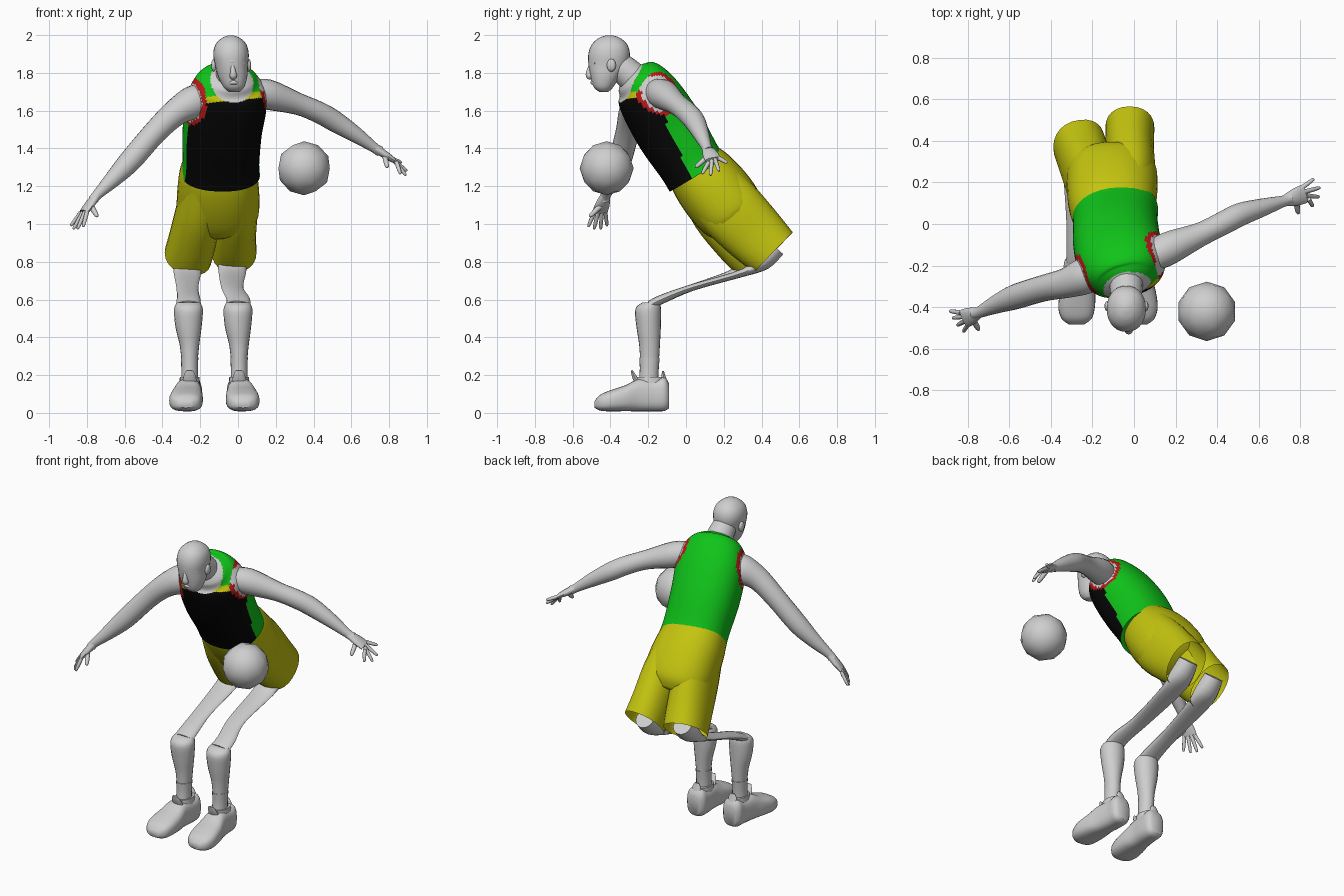
import bpy, bmesh, math
from mathutils import Vector as V

if "Cube" in bpy.data.objects:
    bpy.data.objects.remove(bpy.data.objects["Cube"])

COLOURS = {"grey": (.62, .62, .62), "green": (.005, .55, .01), "yellow": (.55, .55, .005),
           "black": (.002, .002, .002), "red": (.5, .01, .01)}
mats = {}
for key, rgb in COLOURS.items():
    m = bpy.data.materials.new(key)
    m.use_nodes = True
    m.diffuse_color = (*rgb, 1)
    m.node_tree.nodes["Principled BSDF"].inputs["Base Color"].default_value = (*rgb, 1)
    mats[key] = m


def finish(name, bm, rule):
    """Turn a bmesh into a smooth object; rule is a colour or a function of a face centre."""
    bmesh.ops.recalc_face_normals(bm, faces=bm.faces)
    names = list(COLOURS) if callable(rule) else [rule]
    if callable(rule):
        for f in bm.faces:
            f.material_index = names.index(rule(f))
    for f in bm.faces:
        f.smooth = True
    me = bpy.data.meshes.new(name)
    bm.to_mesh(me)
    bm.free()
    for n in names:
        me.materials.append(mats[n])
    me.set_sharp_from_angle(angle=math.radians(50))
    ob = bpy.data.objects.new(name, me)
    bpy.context.collection.objects.link(ob)
    return ob


def spline(rows, steps):
    """Smooth curve through rows of x, y, z, half width, half depth."""
    out = []
    for i in range(len(rows) - 1):
        a, b, c, d = (rows[min(max(k, 0), len(rows) - 1)] for k in range(i - 1, i + 3))
        for s in range(steps):
            t = s / steps
            out.append([q + .5 * t * (r - p + t * (2*p - 5*q + 4*r - s2 + t * (3*(q - r) + s2 - p)))
                        for p, q, r, s2 in zip(a, b, c, d)])
    return out + [list(rows[-1])]


def tube(name, rows, rule="grey", side=(1, 0, 0), side_end=None, axis=None,
         n=20, steps=4, power=1, caps=True):
    """Loft of rounded sections along a path; side gives the width direction."""
    rows = spline([r if len(r) == 5 else (*r, r[3]) for r in rows], steps)
    pts = [V(r[:3]) for r in rows]
    bm = bmesh.new()
    rings = []
    for i, r in enumerate(rows):
        t = V(axis) if axis else (pts[min(i + 1, len(pts) - 1)] - pts[max(i - 1, 0)]).normalized()
        u = V(side).lerp(V(side_end or side), i / (len(rows) - 1))
        u = (u - t * u.dot(t)).normalized()
        w = t.cross(u)
        ring = []
        for k in range(n):
            a = math.tau * k / n
            c, s = math.cos(a), math.sin(a)
            c, s = (math.copysign(abs(q) ** power, q) for q in (c, s))
            ring.append(bm.verts.new(pts[i] + u * c * r[3] + w * s * r[4]))
        rings.append(ring)
    for a, b in zip(rings, rings[1:]):
        for k in range(n):
            bm.faces.new((a[k], a[(k + 1) % n], b[(k + 1) % n], b[k]))
    if caps:
        bm.faces.new(rings[0])
        bm.faces.new(rings[-1])
    return finish(name, bm, rule)


def blob(name, centre, size, sub=3):
    bm = bmesh.new()
    bmesh.ops.create_icosphere(bm, subdivisions=sub, radius=1)
    for v in bm.verts:
        v.co = V(centre) + V(a * b for a, b in zip(v.co, size))
    return finish(name, bm, "grey")


# Ball
blob("ball", (.35, -.42, 1.295), (.143,) * 3, 2)

# Head, neck and facial features
tube("head", [(-.02, -.435, 1.7, .03, .025), (-.022, -.437, 1.725, .055, .052),
              (-.028, -.427, 1.78, .077, .078), (-.034, -.412, 1.84, .087, .104),
              (-.037, -.407, 1.9, .094, .11), (-.037, -.405, 1.95, .082, .094),
              (-.037, -.405, 1.985, .048, .056), (-.037, -.405, 1.999, .012, .014)],
     axis=(0, 0, 1), n=28, power=.92)
tube("neck", [(-.04, -.22, 1.72, .085), (-.037, -.32, 1.81, .078), (-.035, -.39, 1.87, .065)])
tube("nose", [(-.03, -.5, 1.85, .01), (-.026, -.513, 1.81, .014), (-.025, -.51, 1.785, .02),
              (-.025, -.495, 1.775, .012)], n=12)
tube("brow", [(-.095, -.475, 1.85, .012), (-.033, -.507, 1.862, .013),
              (.028, -.475, 1.85, .012)], side=(0, 0, 1), n=10)
tube("lips", [(-.05, -.483, 1.745, .008), (-.024, -.494, 1.75, .012),
              (.002, -.483, 1.745, .008)], side=(0, 0, 1), n=10)
for s, label in ((1, "left"), (-1, "right")):
    blob(label + "_ear", (-.036 + s * .092, -.395, 1.84), (.014, .025, .035), 2)

# Arm paths, from inside the shoulder to the wrist
ARMS = {
    "left": [(.07, -.17, 1.70, .065), (.16, -.12, 1.685, .08), (.32, -.05, 1.635, .058),
             (.43, .005, 1.59, .057), (.51, .045, 1.545, .056), (.62, .08, 1.475, .043),
             (.72, .11, 1.405, .027), (.75, .122, 1.385, .028)],
    "right": [(-.16, -.22, 1.68, .07), (-.235, -.25, 1.645, .088), (-.33, -.285, 1.59, .072),
              (-.44, -.31, 1.485, .063), (-.57, -.35, 1.335, .06), (-.66, -.385, 1.24, .045),
              (-.745, -.425, 1.155, .027), (-.765, -.43, 1.13, .028)]}
# Hands: width direction, knuckle centre, thumb tip and finger tips
HANDS = {
    "left": ((-.1, .13, .06), (.82, .145, 1.34), (.79, .05, 1.3),
             [(.86, .085, 1.265), (.89, .13, 1.257), (.895, .175, 1.28), (.865, .217, 1.325)]),
    "right": ((.06, -.1, .01), (-.815, -.455, 1.065), (-.745, -.51, 1.04),
              [(-.82, -.518, .985), (-.85, -.487, .973), (-.872, -.452, .972), (-.886, -.418, .99)])}
for label, path in ARMS.items():
    tube(label + "_arm", path, side=(0, 1, .3))
    wide, knuckles, thumb, tips = HANDS[label]
    wide, knuckles, wrist = V(wide).normalized(), V(knuckles), V(path[-2][:3])
    mid = wrist.lerp(knuckles, .55)
    tube(label + "_palm", [(*wrist, .026, .022), (*mid, .042, .021), (*knuckles, .046, .015)],
         side=wide, n=14)

    def finger(name, a, b, r):
        tube(name, [(*a, r), (*a.lerp(b, .5), r * .95), (*a.lerp(b, .9), r * .75), (*b, r * .35)],
             side=wide, n=8, steps=2)
    for k, tip in enumerate(tips):
        finger(f"{label}_finger_{k + 1}", knuckles + wide * (-.033 + .022 * k) * (1 if label == "left" else -1),
               V(tip), .0115)
    finger(label + "_thumb", mid, V(thumb), .015)

# Sleeveless shirt, coloured by panel
NECK = V((-.035, -.29, 1.745))


def shirt_colour(f):
    p = f.calc_center_median()
    if (p - NECK).length < .118:
        return "grey"
    for path in ARMS.values():
        a, b = V(path[0][:3]), V(path[1][:3])
        d = (b - a).normalized()
        out = (p - a).dot(d)
        gap = (p - a - d * out).length
        if out > 0 and gap < .112:
            return "red" if gap > .09 else "grey"
    # front panel follows the leaning, slightly twisted chest
    turn = (p.z - 1.27) / .45 * .3
    centre = V((-.09 + .1 * (p.z - 1.27), .05 - .58 * (p.z - 1.27), p.z))
    q = p - centre
    depth = q.y - turn * q.x
    edge = -.035 if q.x > 0 else -.085
    top = 1.65 + .1 * (p.x + .05)
    if depth < edge and p.z < top + .035:
        return "black" if p.z < top else "yellow"
    return "green"


tube("shirt", [(-.092, .06, 1.262, .208, .172), (-.09, .015, 1.335, .203, .172),
               (-.083, -.085, 1.495, .21, .183), (-.06, -.18, 1.65, .213, .172),
               (-.05, -.235, 1.735, .185, .148), (-.04, -.275, 1.775, .13, .108),
               (-.036, -.295, 1.795, .07, .065)],
     shirt_colour, side_end=(.4, .13, .06), n=72, steps=11, power=.9)

# Shorts: seat and two open legs
tube("shorts_seat", [(-.1, .02, 1.33, .185, .15), (-.105, .085, 1.255, .207, .178),
                     (-.105, .17, 1.15, .218, .19), (-.107, .25, 1.05, .212, .178),
                     (-.107, .29, 1.0, .15, .13)], "yellow", n=36, power=.88)
LEGS = {"left": [(-.02, .1, 1.235, .1, .16), (-.012, .23, 1.085, .115, .175),
                 (-.02, .36, .95, .116, .165), (-.02, .462, .85, .118, .148)],
        "right": [(-.195, .1, 1.235, .1, .16), (-.21, .2, 1.075, .117, .175),
                  (-.24, .31, .92, .125, .162), (-.265, .385, .828, .126, .15)]}
for label, rows in LEGS.items():
    tube(label + "_shorts_leg", rows, "yellow", n=24, power=.9, caps=False)

# Thin thighs, calves, socks and shoes
for label, hip, knee, back, toe in (("left", -.03, 0, .04, .02), ("right", -.268, -.262, -.01, -.02)):
    tube(label + "_thigh", [(hip, .43 + back, .88, .06, .06), (hip, .36 + back, .805, .075, .055),
                            (hip, .27 + back, .745, .073, .022), (hip, .03, .663, .058, .018),
                            (knee, -.12, .605, .062, .024), (knee, -.19, .57, .066, .025)], n=16)
    tube(label + "_calf", [(knee, -.185, .585, .06, .045), (knee, -.2, .55, .076, .068),
                           (knee, -.198, .46, .07, .065), (knee + .005, -.193, .36, .052, .055),
                           (knee + .006, -.193, .28, .043, .05)], axis=(0, 0, 1))
    x = knee + .006
    tube(label + "_sock", [(x, -.193, .292, .046, .054), (x, -.195, .22, .044, .05),
                           (x, -.2, .13, .046, .055)], axis=(0, 0, 1))
    tube(label + "_shoe", [(x + toe, -.484, .045, .035, .018), (x + toe, -.455, .054, .072, .042),
                           (x + toe, -.4, .064, .088, .056), (x + toe * .7, -.32, .078, .084, .069),
                           (x + toe * .4, -.25, .094, .07, .086), (x, -.17, .093, .066, .085),
                           (x, -.115, .1, .064, .09), (x, -.09, .09, .045, .065)],
         axis=(0, 1, 0), n=24, power=.72)
    tube(label + "_shoe_collar", [(x, -.19, .12, .058, .085), (x, -.19, .19, .052, .074)],
         axis=(0, 0, 1), steps=1)
    tube(label + "_shoe_tongue", [(x, -.25, .15, .04, .02), (x, -.275, .195, .032, .012),
                                  (x, -.288, .225, .018, .005)], n=10)
    tube(label + "_heel_tab", [(x, -.115, .16, .035, .02), (x, -.12, .2, .028, .01),
                               (x, -.122, .222, .015, .005)], n=10)
